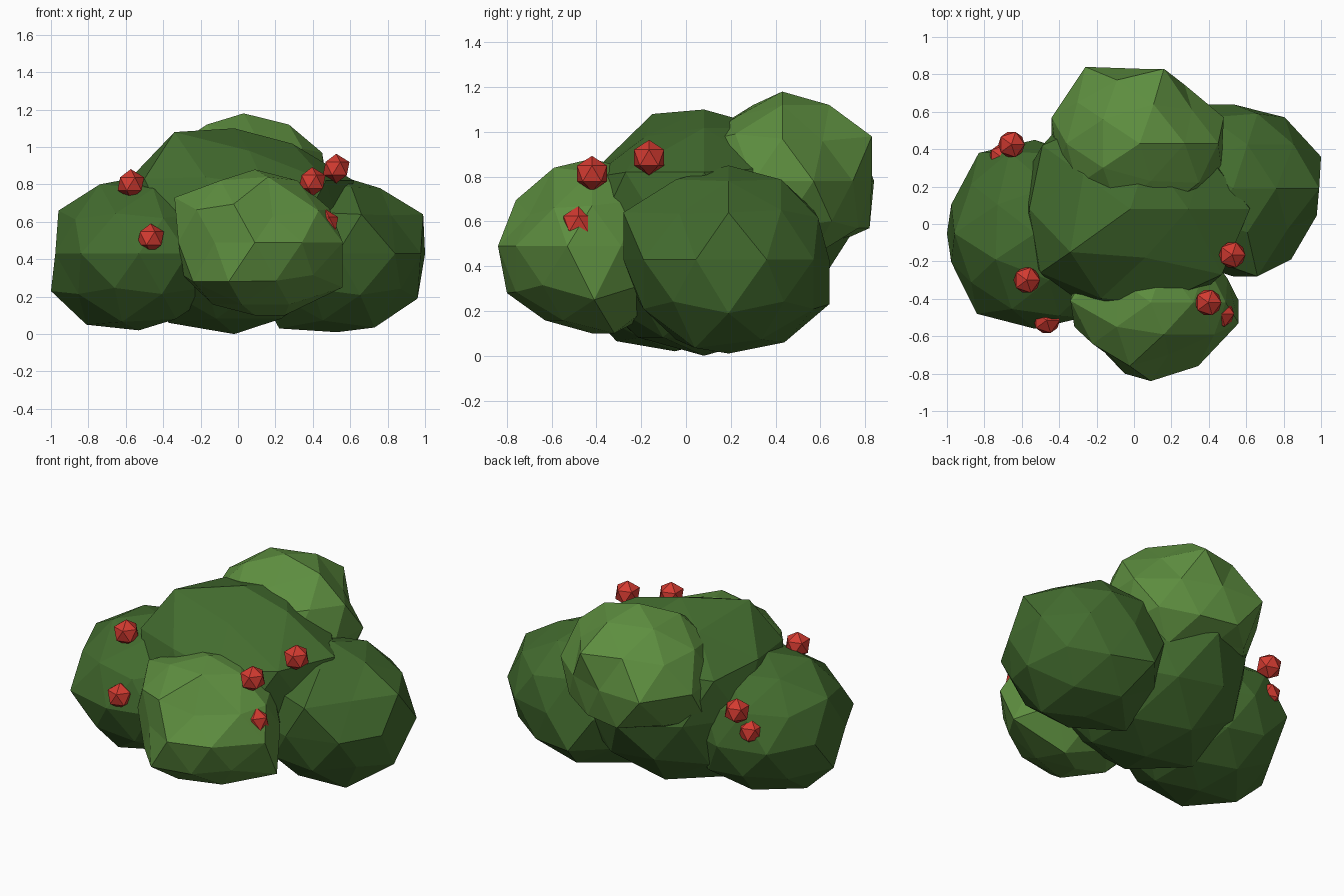
import bpy
from mathutils import Vector


def material(name, rgb):
    m = bpy.data.materials.new(name)
    m.diffuse_color = (*rgb, 1.0)
    return m


DARK = material("dark leaf green", (0.056, 0.15, 0.028))
LIGHT = material("light leaf green", (0.11, 0.27, 0.05))
RED = material("berry red", (0.65, 0.043, 0.03))


def ball(name, centre, radii, subdivisions, mat):
    """Faceted ball scaled to the given radii."""
    bpy.ops.mesh.primitive_ico_sphere_add(subdivisions=subdivisions, radius=1)
    obj = bpy.context.object
    obj.name = name
    c = Vector(centre)
    for v in obj.data.vertices:
        v.co = c + Vector(a * b for a, b in zip(v.co, radii))
    obj.data.materials.append(mat)
    return obj


def clump(name, centre, radii, mat, bumps):
    """Leaf clump: a faceted ball with its nearest corners pulled to the bumps."""
    obj = ball(name, centre, radii, 2, mat)
    free = list(obj.data.vertices)
    for p in bumps:
        p = Vector(p)
        v = min(free, key=lambda w: (w.co - p).length)
        v.co = p
        free.remove(v)


# Large middle clump
clump("middle_clump", (-0.02, 0.08, 0.55), (0.59, 0.59, 0.55), DARK, [
    (0.62, 0.08, 0.82), (-0.34, -0.15, 1.08), (-0.50, -0.26, 0.83),
    (-0.02, 0.73, 0.53), (-0.37, 0.08, 0.06), (-0.18, -0.44, 0.29),
    (0.06, -0.18, 0.98), (0.47, -0.27, 0.82), (-0.56, 0.08, 0.85),
    (-0.49, 0.42, 0.82)])

# Side clumps
clump("left_clump", (-0.53, -0.05, 0.43), (0.47, 0.50, 0.41), DARK, [
    (-1.0, -0.05, 0.23), (-0.96, -0.05, 0.66), (-0.84, -0.48, 0.43),
    (-0.83, 0.38, 0.43), (-0.40, -0.49, 0.62), (-0.53, -0.56, 0.43),
    (-0.27, -0.50, 0.43), (-0.81, -0.05, 0.05), (-0.74, -0.19, 0.80),
    (-0.665, 0.385, 0.65), (-0.62, -0.31, 0.065)])
clump("right_clump", (0.53, 0.19, 0.43), (0.47, 0.47, 0.42), DARK, [
    (0.99, 0.19, 0.64), (0.96, 0.19, 0.19), (0.66, -0.28, 0.64),
    (0.84, -0.19, 0.43), (1.0, 0.36, 0.43), (0.38, 0.64, 0.23),
    (0.22, 0.19, 0.03), (0.76, 0.19, 0.78), (0.82, -0.03, 0.635),
    (0.46, 0.44, 0.06), (0.73, 0.04, 0.035), (0.53, 0.64, 0.43)])

# Paler front and back clumps
clump("front_clump", (0.09, -0.42, 0.49), (0.43, 0.42, 0.39), LIGHT, [
    (-0.34, -0.41, 0.73), (0.56, -0.53, 0.49), (0.56, -0.41, 0.25),
    (-0.05, -0.80, 0.28), (-0.24, -0.60, 0.28), (0.16, -0.59, 0.84),
    (0.185, -0.70, 0.63), (0.43, -0.59, 0.66), (0.49, -0.42, 0.67),
    (-0.125, -0.71, 0.49), (0.25, -0.32, 0.10)])
clump("back_clump", (0.03, 0.43, 0.78), (0.46, 0.42, 0.40), LIGHT, [
    (-0.26, 0.84, 0.78), (0.16, 0.83, 0.98), (0.45, 0.43, 0.97),
    (-0.09, 0.82, 0.57), (-0.44, 0.43, 0.57), (0.48, 0.57, 0.78),
    (-0.04, 0.64, 0.49), (0.09, 0.23, 1.07), (-0.44, 0.57, 0.78),
    (0.27, 0.745, 0.78), (0.03, 0.83, 0.78), (0.31, 0.61, 0.96)])

# Berries
for i, p in enumerate([
        (-0.573, -0.30, 0.803), (-0.467, -0.515, 0.512), (0.397, -0.42, 0.814),
        (0.525, -0.165, 0.885), (0.465, -0.48, 0.59), (-0.655, 0.425, 0.68),
        (-0.705, 0.355, 0.54)]):
    ball(f"berry_{i + 1}", p, (0.079, 0.079, 0.079), 1, RED)
